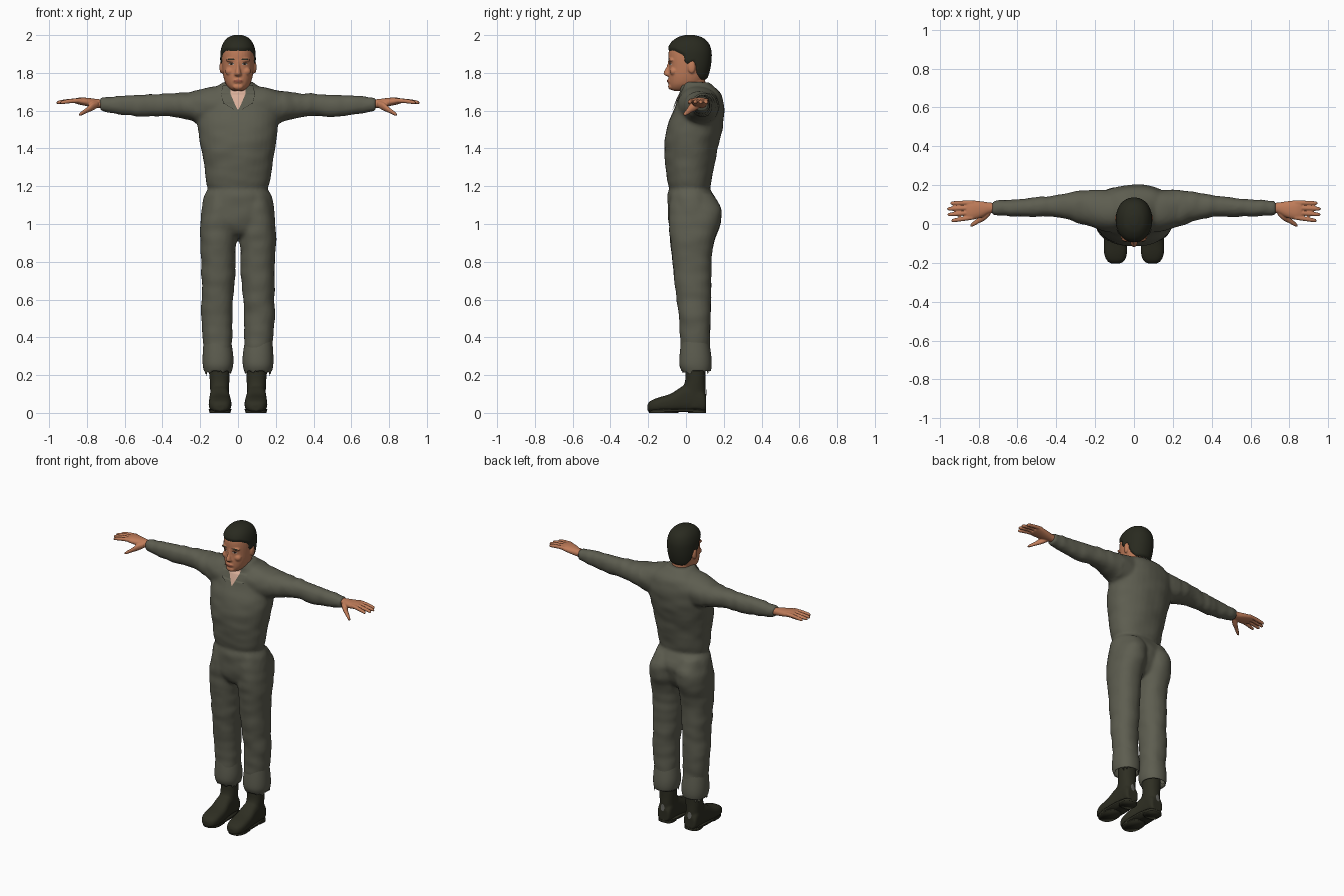
import bpy, bmesh, math, random
from mathutils import Vector, noise
from mathutils.bvhtree import BVHTree

random.seed(4)
if "Cube" in bpy.data.objects:
    bpy.data.objects.remove(bpy.data.objects["Cube"], do_unlink=True)


def material(name, r, g, b):
    mat = bpy.data.materials.new(name)
    mat.use_nodes = True
    mat.diffuse_color = (r, g, b, 1)
    shader = next(n for n in mat.node_tree.nodes if n.type == "BSDF_PRINCIPLED")
    shader.inputs["Base Color"].default_value = (r, g, b, 1)
    shader.inputs["Roughness"].default_value = 0.8
    return mat


CLOTH = material("olive cloth", .11, .11, .08)
LEATHER = material("dark boot leather", .027, .027, .016)
HAIR = material("black hair", .022, .023, .014)
SKIN = material("tan skin", .52, .2, .1)
CHEST = material("pale chest skin", .7, .43, .32)
LIPS = material("brown lips", .3, .09, .055)
EYE_WHITE = material("eye white", .5, .42, .36)
IRIS = material("dark iris", .02, .012, .008)
PATCH = material("grey patch", .14, .14, .125)


def spline(rows, steps):
    """Smooth in-between rows through the given rows."""
    pts = [rows[0]] + list(rows) + [rows[-1]]
    out = []
    for a, b, c, d in zip(pts, pts[1:], pts[2:], pts[3:]):
        for k in range(steps):
            t = k / steps
            out.append([q + t / 2 * (r - p + t * (2*p - 5*q + 4*r - s + t * (3*q - p - 3*r + s)))
                        for p, q, r, s in zip(a, b, c, d)])
    return out + [list(rows[-1])]


def loft(bm, axis, rows, segs=32, power=2.2, steps=4, caps=True):
    """Skin oval sections; each row is position, then low/high extents on the other two axes."""
    rings = []
    for t, a0, a1, b0, b1 in spline(rows, steps):
        ring = []
        for i in range(segs):
            ang = math.tau * i / segs
            c, s = math.cos(ang), math.sin(ang)
            c = math.copysign(abs(c) ** (2 / power), c)
            s = math.copysign(abs(s) ** (2 / power), s)
            co = [(a0 + a1) / 2 + c * (a1 - a0) / 2, (b0 + b1) / 2 + s * (b1 - b0) / 2]
            co.insert("xyz".index(axis), t)
            ring.append(bm.verts.new(co))
        rings.append(ring)
    for lo, hi in zip(rings, rings[1:]):
        for i in range(segs):
            j = (i + 1) % segs
            bm.faces.new((lo[i], lo[j], hi[j], hi[i]))
    if caps:
        bm.faces.new(rings[0])
        bm.faces.new(rings[-1])
    bmesh.ops.recalc_face_normals(bm, faces=bm.faces)


def ball(bm, center, radii):
    made = bmesh.ops.create_uvsphere(bm, u_segments=20, v_segments=12, radius=1)["verts"]
    for v in made:
        v.co = Vector(center) + Vector(p * r for p, r in zip(v.co, radii))


def wide(rows):
    """Rows given with a half width become symmetric rows."""
    return [(z, -w, w, y0, y1) for z, w, y0, y1 in rows]


def mirrored(bm):
    geo = bmesh.ops.duplicate(bm, geom=bm.verts[:] + bm.edges[:] + bm.faces[:])["geom"]
    for e in geo:
        if isinstance(e, bmesh.types.BMVert):
            e.co.x *= -1
    bmesh.ops.reverse_faces(bm, faces=[e for e in geo if isinstance(e, bmesh.types.BMFace)])


def finish(name, bm, mat, voxel=0, smooth=3):
    """Make the object; with a voxel size, fuse its pieces into one soft surface."""
    mesh = bpy.data.meshes.new(name)
    bm.to_mesh(mesh)
    ob = bpy.data.objects.new(name, mesh)
    bpy.context.collection.objects.link(ob)
    if voxel:
        fuse = ob.modifiers.new("fuse", "REMESH")
        fuse.mode, fuse.voxel_size = "VOXEL", voxel
        soft = ob.modifiers.new("soften", "SMOOTH")
        soft.factor, soft.iterations = 0.5, smooth
        graph = bpy.context.evaluated_depsgraph_get()
        baked = bpy.data.meshes.new_from_object(ob.evaluated_get(graph))
        ob.modifiers.clear()
        ob.data = baked
    ob.data.materials.clear()
    ob.data.materials.append(mat)
    for p in ob.data.polygons:
        p.use_smooth = True
    return ob


def pair(name, bm, mat, voxel=0):
    finish("left_" + name, bm, mat, voxel)
    for v in bm.verts:
        v.co.x *= -1
    bmesh.ops.reverse_faces(bm, faces=bm.faces)
    finish("right_" + name, bm, mat, voxel)


def drape(name, target, rows, mat, lift=.003, front=True):
    """Lay a thin plate on a surface; rows are height, left edge, right edge."""
    tree = BVHTree.FromPolygons([v.co for v in target.data.vertices],
                                [p.vertices[:] for p in target.data.polygons])
    way = 1 if front else -1
    bm, grid, n = bmesh.new(), [], 8
    for z, x0, x1 in rows:
        line = []
        for i in range(n + 1):
            x = x0 + (x1 - x0) * i / n
            hit = tree.ray_cast(Vector((x, -way, z)), Vector((0, way, 0)))[0]
            y = hit.y if hit else 0
            line.append(bm.verts.new((x, y - way * lift, z)))
        grid.append(line)
    for lo, hi in zip(grid, grid[1:]):
        for i in range(n):
            bm.faces.new((lo[i], hi[i], hi[i + 1], lo[i + 1])[::way])
    return finish(name, bm, mat)


def oval(x, z, w, h, tilt=0):
    marks = [math.cos(math.pi * k / 8) for k in range(9)]
    return [(z + h * m, x + tilt * m - w * math.sqrt(max(.01, 1 - m * m)),
             x + tilt * m + w * math.sqrt(max(.01, 1 - m * m))) for m in marks]


def lerp_rows(rows):
    return [[p + (q - p) * k / 6 for p, q in zip(a, b)] for a, b in zip(rows, rows[1:]) for k in range(7)]


# Jumpsuit: sleeves and legs on one side, mirrored, then torso and hips
bm = bmesh.new()
loft(bm, "x", [(.06, -.04, .16, 1.54, 1.73), (.14, -.04, .175, 1.52, 1.725), (.22, -.015, .175, 1.535, 1.707),
               (.3, .01, .168, 1.56, 1.695), (.4, .035, .148, 1.572, 1.69), (.5, .035, .137, 1.567, 1.685),
               (.6, .04, .127, 1.578, 1.68), (.73, .045, .12, 1.598, 1.668)])
loft(bm, "z", [(.28, .035, .175, -.025, .125), (.4, .03, .186, -.032, .127), (.5, .03, .195, -.035, .13),
               (.6, .027, .192, -.05, .132), (.7, .018, .194, -.062, .134), (.85, .011, .198, -.076, .138),
               (.93, .007, .202, -.086, .158), (1, 0, .2, -.09, .182), (1.08, 0, .188, -.09, .186),
               (1.16, .01, .165, -.08, .14)])
mirrored(bm)
loft(bm, "z", wide([(.93, .03, -.03, .08), (.95, .1, -.065, .12), (1, .185, -.09, .15), (1.08, .192, -.097, .168),
                    (1.15, .178, -.097, .15), (1.19, .158, -.088, .125), (1.21, .155, -.085, .12)]))
loft(bm, "z", wide([(1.17, .15, -.08, .12), (1.21, .168, -.097, .132), (1.3, .18, -.108, .147),
                    (1.4, .195, -.115, .168), (1.5, .21, -.103, .192), (1.6, .215, -.067, .202),
                    (1.66, .2, -.042, .195), (1.7, .16, -.026, .18), (1.73, .105, -.025, .15),
                    (1.75, .08, -.02, .128)]))
suit = finish("jumpsuit", bm, CLOTH, .011)

# Soft cloth folds
for v, nrm in [(v, v.normal.copy()) for v in suit.data.vertices]:
    p = v.co
    stretch = Vector((p.x * 22, p.y * 9, p.z * 9)) if abs(p.x) > .23 else Vector((p.x * 9, p.y * 9, p.z * 17))
    v.co = p + nrm * noise.noise(stretch) * .005

# Torn trouser cuffs
bm = bmesh.new()
loft(bm, "z", [(.215, .035, .178, -.02, .13), (.25, .026, .186, -.034, .136), (.3, .025, .187, -.034, .134),
               (.38, .036, .182, -.026, .122)], segs=40, caps=False)
for v in bm.verts:
    if v.co.z < .217:
        outer_back = v.co.y > .09 and v.co.x > .1
        v.co.z += random.uniform(-.015, .015) + (.045 if v.co.y > .03 else 0)
        if outer_back:
            v.co.z -= random.choice((0, .05))
pair("trouser_cuff", bm, CLOTH)

# Boots with soles
bm = bmesh.new()
loft(bm, "y", [(-.204, .075, .115, .012, .042), (-.19, .05, .138, .006, .062), (-.15, .036, .154, .004, .08),
               (-.08, .036, .154, .004, .102), (-.02, .044, .15, .004, .14), (.04, .048, .147, .004, .16),
               (.09, .05, .145, .004, .12), (.106, .06, .135, .01, .09)], power=2.7)
loft(bm, "z", [(.03, .05, .145, -.01, .104), (.12, .048, .147, -.02, .105), (.18, .045, .15, -.003, .103),
               (.31, .04, .155, -.006, .106)])
pair("boot", bm, LEATHER, .007)
bm = bmesh.new()
loft(bm, "z", [(.008, .037, .153, -.2, .106), (.02, .035, .155, -.203, .107)], power=2.5)
loft(bm, "z", [(0, .046, .149, .01, .106), (.015, .046, .149, .01, .106)], power=3)
loft(bm, "z", [(0, .04, .15, -.195, -.04), (.015, .04, .15, -.195, -.04)], power=2.5)
pair("boot_sole", bm, LEATHER)
for side in ("left", "right"):
    sign = 1 if side == "left" else -1
    drape(side + "_heel_patch", bpy.data.objects[side + "_boot"], oval(sign * .1, .1, .014, .024),
          PATCH, front=False)

# Hands: palm, four fingers, thumb
bm = bmesh.new()
loft(bm, "x", [(.69, .058, .108, 1.612, 1.658), (.74, .055, .11, 1.615, 1.661), (.78, .036, .116, 1.62, 1.666),
               (.83, .022, .121, 1.63, 1.67), (.862, .024, .118, 1.638, 1.665)])
for base, tip, reach in ((.11, .107, .945), (.084, .078, .962), (.059, .048, .96), (.034, .017, .94)):
    for_row = []
    for k, r in ((0, .012), (.4, .0115), (.8, .0105), (.95, .008), (1, .003)):
        x, y, z = .83 + (reach - .83) * k, base + (tip - base) * k, 1.654 - .012 * k * k
        for_row.append((x, y - r, y + r, z - r, z + r))
    loft(bm, "x", for_row, segs=16)
loft(bm, "x", [(.74, .045, .085, 1.618, 1.65), (.77, .018, .065, 1.6, 1.645), (.8, .003, .035, 1.588, 1.618),
               (.83, -.013, .01, 1.574, 1.595), (.843, -.012, -.004, 1.573, 1.581)], segs=16)
pair("hand", bm, SKIN, .004)

# Head: skull, neck, nose, ears, brow, lips, chin
SKULL = wide([(1.705, .025, -.065, .01), (1.715, .043, -.083, .05), (1.74, .064, -.09, .085),
              (1.78, .077, -.092, .108), (1.83, .084, -.09, .122), (1.88, .086, -.093, .128),
              (1.92, .083, -.09, .126), (1.955, .071, -.074, .112), (1.98, .049, -.042, .083),
              (1.992, .02, -.005, .045)])
bm = bmesh.new()
loft(bm, "z", SKULL)
loft(bm, "z", wide([(1.62, .06, -.015, .1), (1.7, .06, -.025, .105), (1.78, .06, -.01, .1)]))
loft(bm, "z", wide([(1.868, .008, -.094, -.06), (1.835, .01, -.102, -.06), (1.803, .016, -.119, -.06),
                    (1.79, .02, -.115, -.06), (1.782, .014, -.1, -.06)]), segs=16)
ball(bm, (0, -.082, 1.727), (.028, .013, .016))
ball(bm, (0, -.086, 1.757), (.027, .014, .014))
for sx in (-1, 1):
    ball(bm, (sx * .089, .03, 1.83), (.009, .02, .033))
    ball(bm, (sx * .035, -.078, 1.868), (.03, .015, .01))
    ball(bm, (sx * .042, -.066, 1.808), (.026, .02, .022))
head = finish("head", bm, SKIN, .005, 2)

# Short hair cap that sinks into the skull below the hairline
LINE = ((-.2, 1.918), (-.06, 1.918), (-.015, 1.895), (-.002, 1.85), (.015, 1.845), (.045, 1.86),
        (.055, 1.8), (.08, 1.765), (.2, 1.755))
bm = bmesh.new()
loft(bm, "z", SKULL, segs=72, steps=8)
bm.normal_update()
for v, nrm in [(v, v.normal.copy()) for v in bm.verts]:
    for (ya, za), (yb, zb) in zip(LINE, LINE[1:]):
        if ya <= v.co.y < yb:
            edge = za + (zb - za) * (v.co.y - ya) / (yb - ya)
    v.co += nrm * max(-.012, min(.008, (v.co.z - edge) * .6))
finish("hair", bm, HAIR)

# Face details
drape("mouth", head, oval(0, 1.757, .025, .007), LIPS, .001)
for side, sx in (("left", 1), ("right", -1)):
    drape(side + "_eye", head, oval(sx * .035, 1.846, .015, .0055), EYE_WHITE, .001)
    drape(side + "_iris", head, oval(sx * .035, 1.846, .0065, .0055), IRIS, .002)
    drape(side + "_eyelid", head, oval(sx * .035, 1.852, .017, .002), IRIS, .0025)
    drape(side + "_eyebrow", head, oval(sx * .037, 1.872, .021, .004), HAIR, .0015)

# Open neckline and lapels
drape("open_neckline", suit, lerp_rows([(1.735, -.045, .045), (1.69, -.043, .043), (1.605, -.002, .002)]), CHEST)
for side, sx in (("left", 1), ("right", -1)):
    edges = [(1.735, .042, .08), (1.69, .04, .09), (1.64, .019, .078), (1.605, .002, .02)]
    rows = [(z, *sorted((sx * a, sx * b))) for z, a, b in edges]
    drape(side + "_lapel", suit, lerp_rows(rows), CLOTH, .008)
